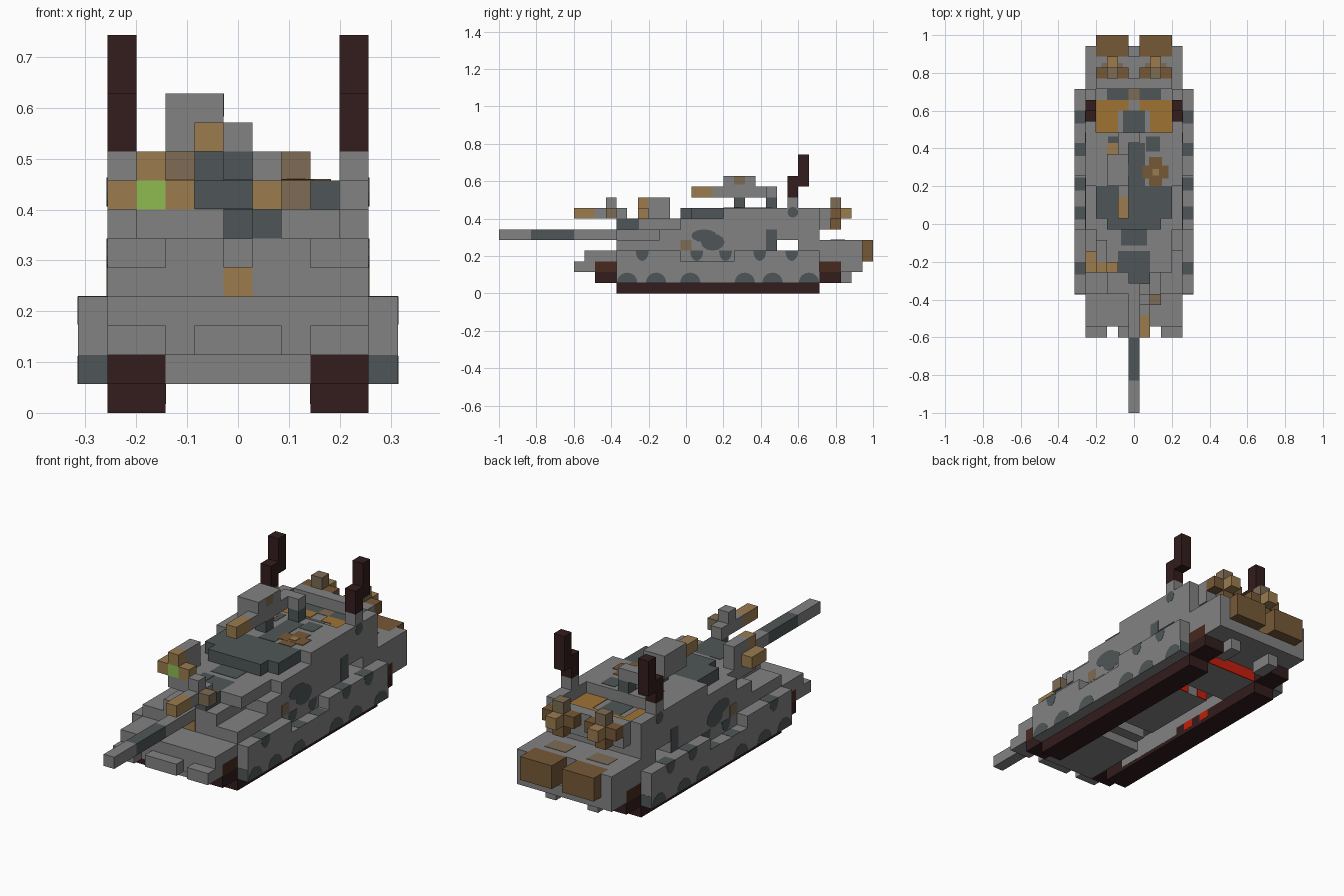
import bpy, bmesh, math
from mathutils import Vector

cube = bpy.data.objects.get("Cube")
if cube:
    bpy.data.objects.remove(cube, do_unlink=True)

UNIT = 2 / 35          # edge of one block
HALF = 35 / 2          # blocks from nose to centre


def paint(name, hex_code):
    def linear(c):
        return c / 12.92 if c <= 0.04045 else ((c + 0.055) / 1.055) ** 2.4
    rgb = [linear(int(hex_code[i:i + 2], 16) / 255) for i in range(0, 6, 2)]
    mat = bpy.data.materials.new(name)
    mat.use_nodes = True
    mat.diffuse_color = (*rgb, 1)
    for node in mat.node_tree.nodes:
        if node.type == 'BSDF_PRINCIPLED':
            node.inputs["Base Color"].default_value = (*rgb, 1)
            node.inputs["Roughness"].default_value = 0.9
    return mat


gray = paint("armour gray", "828282")
slate = paint("camouflage slate", "4f5657")
tan = paint("tan", "9b7c4f")
brown = paint("drum brown", "765937")
orange = paint("stowage orange", "9f7234")
khaki = paint("khaki", "7d6c54")
green = paint("sight green", "8dbb50")
maroon = paint("track maroon", "331d1d")
hub = paint("wheel brown", "47291f")
red = paint("belly red", "c21f0c")


def finish(name, bm, mat):
    bmesh.ops.recalc_face_normals(bm, faces=bm.faces)
    mesh = bpy.data.meshes.new(name)
    bm.to_mesh(mesh)
    bm.free()
    mesh.materials.append(mat)
    obj = bpy.data.objects.new(name, mesh)
    bpy.context.scene.collection.objects.link(obj)


def block(name, mat, x, y, z, mirror=False):
    """Box given by block ranges: x from the middle, y from the nose, z from the ground."""
    bm = bmesh.new()
    for side in ((1, -1) if mirror else (1,)):
        for v in bmesh.ops.create_cube(bm, size=1)["verts"]:
            px = x[0] if v.co.x < 0 else x[1]
            py = y[0] if v.co.y < 0 else y[1]
            pz = z[0] if v.co.z < 0 else z[1]
            v.co = Vector((px * side, py - HALF, pz)) * UNIT
    finish(name, bm, mat)


def spot(name, x, y, z, wide, tall, arc, start=0):
    """Thin rounded camouflage plate on both flanks, in blocks."""
    bm = bmesh.new()
    steps = 12
    for side in (1, -1):
        ring = []
        for i in range(steps if arc == math.tau else steps + 1):
            a = start + arc * i / steps
            ring.append(bm.verts.new(Vector((x * side, y - HALF + wide * math.cos(a),
                                             z + tall * math.sin(a))) * UNIT))
        face = bm.faces.new(ring)
        for v in bmesh.ops.extrude_face_region(bm, geom=[face])["geom"]:
            if isinstance(v, bmesh.types.BMVert):
                v.co.x += 0.001 * side
    finish(name, bm, slate)


# Tracks
block("track_bottom", maroon, (2.5, 4.5), (11, 30), (0, 1), True)
block("track_front", maroon, (2.5, 4.5), (9, 11), (1, 2), True)
block("track_rear", maroon, (2.5, 4.5), (30, 32), (1, 2), True)
block("front_wheel", hub, (2.5, 4.5), (9, 11), (2, 3), True)
block("rear_wheel", hub, (2.5, 4.5), (30, 32), (2, 3), True)

# Hull
block("hull_core", gray, (-4.5, 4.5), (11, 30), (2, 4))
block("hull_sill", gray, (2.5, 4.5), (11, 30), (1, 2), True)
block("side_skirt", gray, (4.5, 5.5), (11, 30), (1, 3), True)
block("skirt_ledge_front", gray, (4.5, 5.5), (11, 17), (3, 4), True)
block("skirt_ledge_rear", gray, (4.5, 5.5), (22, 30), (3, 4), True)
block("lower_nose", gray, (-2.5, 2.5), (9, 11), (1, 2))
block("nose", gray, (-2.5, 2.5), (8, 11), (2, 3))
block("nose_corner", gray, (2.5, 4.5), (7, 9), (2, 3), True)
block("nose_lip", gray, (-1.5, 1.5), (7, 8), (2, 3))
block("front_plate", gray, (-4.5, 4.5), (8, 11), (3, 4))
block("deck_front", gray, (-4.5, 4.5), (11, 18), (4, 5))
block("turret_ring", gray, (-4.5, 4.5), (18, 26), (4, 5))
block("rear_lower", gray, (1.5, 2.5), (31, 33), (1, 2), True)
block("rear_middle", gray, (-2.5, 2.5), (30, 34), (2, 3))
block("rear_corner", gray, (2.5, 4.5), (32, 34), (2, 3), True)
block("rear_deck", gray, (-4.5, 4.5), (28, 33), (4, 5))
block("rear_hull", gray, (-4.5, 4.5), (30, 33), (3, 4))
block("rear_post", gray, (3.5, 4.5), (33, 34), (3, 5), True)
block("fuel_drum", brown, (0.5, 3.5), (33, 35), (3, 5), True)
block("deck_roll", khaki, (1, 3), (31, 32.4), (5, 5.03), True)
block("driver_hatch", tan, (-0.5, 0.5), (10.98, 11), (4, 5))
block("side_hatch", khaki, (4.5, 4.52), (17, 18), (4, 5), True)

# Belly panels hung under the hull floor
block("belly_front", gray, (-2.5, 2.5), (11, 15), (1, 2))
block("belly_bar", gray, (-1.5, 1.5), (16, 17), (1, 2))
block("belly_panel", gray, (-1.5, 1.5), (18, 25), (1, 2))
block("belly_rear", gray, (-2.5, 2.5), (26, 29.9), (1, 2))
block("belly_end", red, (-2.5, 2.5), (29.9, 30), (1, 2))
block("inner_track_plate", gray, (2.48, 2.5), (13, 20), (0.3, 1), True)
for y in (21, 23):
    block("inner_track_mark", red, (2.48, 2.5), (y, y + 1), (0.3, 1), True)
block("belly_marker", red, (0.5, 1.5), (25, 25.1), (1, 2), True)

# Barrel and mantlet
block("barrel_tip", gray, (-0.5, 0.5), (0, 3), (5, 6))
block("barrel_sleeve", slate, (-0.5, 0.5), (3, 7), (5, 6))
block("barrel_root", gray, (-0.5, 0.5), (7, 12), (5, 6))
block("mantlet", gray, (-2.5, 2.5), (11, 15), (5, 6))
block("mantlet_top", slate, (-0.5, 1.5), (12, 15), (6, 7))
block("mantlet_side", gray, (-1.5, -0.5), (13, 15), (6, 7))
block("mantlet_side_paint", slate, (-1.5, -0.5), (13, 15), (7, 7.03))
block("lamp_bracket", slate, (0.5, 1.5), (11, 12), (6, 7))
block("mantlet_cheek", gray, (1.5, 3.5), (13, 16), (6, 7), True)

# Turret body, widening towards the back
block("turret_wedge", gray, (-2.5, 2.5), (13, 18), (5, 6))
block("turret_shoulder", gray, (-4.5, 4.5), (15, 18), (5, 6))
for half, start in ((3.5, 15), (4.5, 17)):
    block("turret_upper_wedge", gray, (-half, half), (start, 18), (6, 7))
block("turret_body", gray, (-4.5, 4.5), (18, 30), (5, 7))
block("roof_front_paint", slate, (-1.2, 1.2), (15.5, 17), (7, 7.03))
block("roof_front", slate, (-2.5, 2.5), (17, 18), (7, 8))
block("roof_slate", slate, (-3.5, 3.5), (18, 21), (7, 8))
block("roof_rear", gray, (-3.5, 3.5), (21, 26), (7, 8))
block("roof_edge", gray, (3.5, 4.5), (21, 30), (7, 8), True)
block("roof_stripe", slate, (-0.5, 1), (21, 25), (8, 8.03))
block("roof_patch", slate, (1.1, 2.4), (24.2, 25.6), (8, 8.03), True)
block("roof_mark", tan, (-2.5, -1.5), (24, 25), (8, 8.05))
block("bustle_rail", gray, (-3.5, 3.5), (30, 31), (6, 8))
block("bustle_floor", slate, (-1, 1), (26, 28), (7, 7.03))
block("bustle_rear_patch", slate, (0.5, 2.5), (29, 30), (7, 7.03), True)
block("bustle_mark", khaki, (-0.5, 0.5), (29, 30), (7, 7.03))
block("stowage_tarp", orange, (1.5, 3.5), (26, 29), (7, 7.05), True)
block("stowage_fold", orange, (0.5, 1.5), (28, 29), (7, 7.05), True)

# Commander hatch flower
block("hatch_petal", brown, (0.8, 3.2), (21.7, 22.9), (8, 8.05))
block("hatch_petal_across", brown, (1.4, 2.6), (21, 23.7), (8, 8.04))
block("hatch_knob", tan, (1.7, 2.3), (22, 22.6), (8, 8.08))

# Gunner sight on the right cheek
block("sight_lens", green, (-3.5, -2.5), (13, 14), (7, 8))
block("sight_right_frame", tan, (-4.5, -3.5), (13, 15), (7, 8))
block("sight_left_frame", tan, (-2.5, -1.5), (13, 14), (7, 8))
block("sight_top_frame", tan, (-3.5, -2.5), (13, 14), (8, 9))
block("sight_body", gray, (-3.5, -2.5), (14, 16), (7, 9))

# Searchlight above the barrel
block("searchlight", tan, (0.5, 1.5), (7, 9), (7, 8))
block("searchlight_body", gray, (0.5, 1.5), (9, 12), (7, 8))
block("searchlight_cap", gray, (0.5, 1.5), (10, 11), (8, 9))
block("side_lamp", khaki, (1.5, 2.5), (10, 11), (7, 8))

# Roof machine gun on its posts
block("gun_muzzle", tan, (-1.5, -0.5), (18, 20), (9, 10))
block("gun_body", gray, (-1.5, -0.5), (20, 26), (9, 10))
block("gun_cover", gray, (-2.5, -0.5), (21, 24), (10, 11))
block("gun_cover_mark", khaki, (-0.5, -0.48), (22, 23), (10.2, 11))
block("gun_ammo_box", gray, (-2.5, -1.5), (21, 24), (9, 10))
block("gun_front_post", slate, (-1.5, -0.5), (22, 23), (8, 9))
block("gun_rear_post", slate, (-0.5, 0.5), (25, 26), (8, 9))
block("gun_rear_cap", gray, (-0.5, 0.5), (25, 26), (9, 10))

# Antennas
block("antenna_base", gray, (3.5, 4.5), (27, 28), (8, 9), True)
block("antenna_lower", maroon, (3.5, 4.5), (27, 28), (9, 11), True)
block("antenna_upper", maroon, (3.5, 4.5), (28, 29), (10, 13), True)

# Rear stowage crosses
block("rear_cross_arm", brown, (0.5, 3.5), (31, 32), (7, 8), True)
block("rear_cross_top", khaki, (1.5, 2.5), (31, 32), (8, 9), True)
block("rear_cross_foot", brown, (1.5, 2.5), (31, 32), (6, 7), True)
block("rear_cross_knob", tan, (1.5, 2.5), (32, 33), (7, 8), True)

# Painted camouflage on the flanks
for y in (12, 14.7, 17.9, 23, 25.6, 29):
    spot("skirt_low_spot", 5.5, y, 1, 0.95, 0.95, math.pi)
for y in (13.4, 18.5, 21.2, 24.4, 27.4):
    recessed = 17 < y < 22
    top = 3 if recessed else 4
    spot("skirt_high_spot", 4.5 if recessed else 5.5, y, 4, 0.6, 0.95, math.pi, math.pi)
    block("skirt_top_spot", slate, (4.5, 5.5), (y - 0.6, y + 0.6), (top, top + 0.02), True)
spot("turret_spot_upper", 4.5, 19.2, 5.4, 1.2, 0.6, math.tau)
spot("turret_spot_lower", 4.5, 20, 4.8, 1.1, 0.8, math.tau)
spot("bustle_spot", 4.5, 27.5, 7.6, 0.5, 0.5, math.tau)
block("ring_patch", slate, (4.5, 4.52), (25, 26), (4, 6), True)
block("skirt_front_patch", slate, (4.5, 5.5), (10.98, 11), (1, 2), True)
block("skirt_rear_patch", slate, (4.5, 5.5), (30, 30.02), (1, 2), True)
